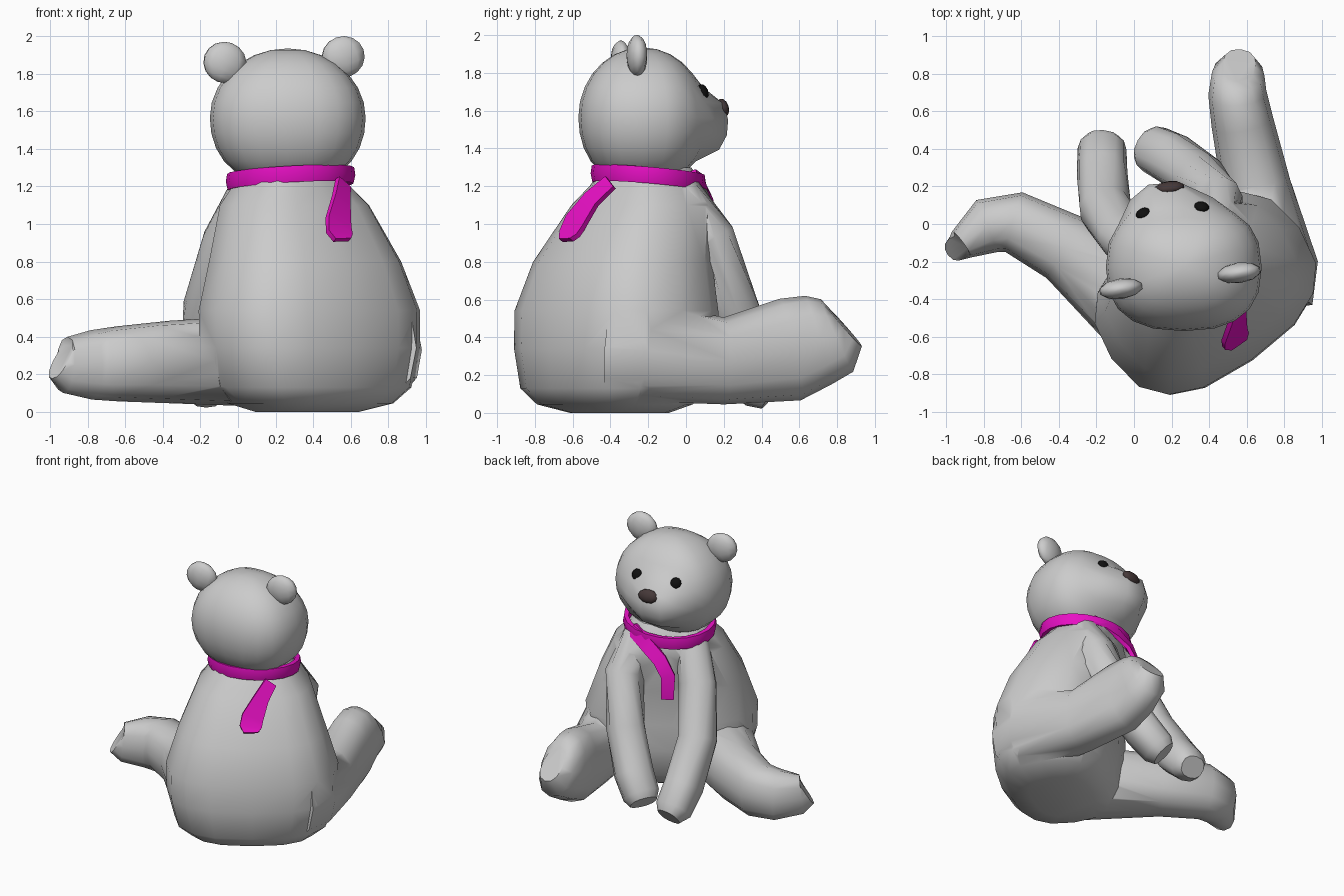
import bpy, bmesh, math
from mathutils import Vector, Matrix

if "Cube" in bpy.data.objects:
    bpy.data.objects.remove(bpy.data.objects["Cube"])

A = math.radians(35)                                  # the bear sits turned by this angle
R = Vector((math.cos(A), math.sin(A), 0))             # sideways across the body
F = Vector((-math.sin(A), math.cos(A), 0))            # forward out of the belly
UP = Vector((0, 0, 1))


def material(name, rgb):
    m = bpy.data.materials.new(name)
    m.diffuse_color = (*rgb, 1)
    m.use_nodes = True
    m.node_tree.nodes["Principled BSDF"].inputs["Base Color"].default_value = m.diffuse_color
    return m


def finish(name, bm, mat=None):
    bmesh.ops.recalc_face_normals(bm, faces=bm.faces)
    me = bpy.data.meshes.new(name)
    bm.to_mesh(me)
    bm.free()
    ob = bpy.data.objects.new(name, me)
    bpy.context.collection.objects.link(ob)
    if mat:
        me.materials.append(mat)
    return ob


def smooth(ob, deg=45):
    bpy.ops.object.select_all(action='DESELECT')
    ob.select_set(True)
    bpy.context.view_layer.objects.active = ob
    bpy.ops.object.shade_smooth_by_angle(angle=math.radians(deg))


def loft(name, rings, mat=None, closed=False):
    bm = bmesh.new()
    vs = [[bm.verts.new(p) for p in ring] for ring in rings]
    n = len(vs[0])
    pairs = list(zip(vs, vs[1:])) + ([(vs[-1], vs[0])] if closed else [])
    for a, b in pairs:
        for i in range(n):
            j = (i + 1) % n
            bm.faces.new((a[i], a[j], b[j], b[i]))
    if not closed:
        bm.faces.new(vs[0])
        bm.faces.new(vs[-1])
    return finish(name, bm, mat)


def squarish(angle, e):
    return [math.copysign(abs(q) ** e, q) for q in (math.cos(angle), math.sin(angle))]


def limb(name, sections, sides=12):
    # each section: centre x, y, z, half width, half height
    pts = [Vector(s[:3]) for s in sections]
    rings = []
    for i, s in enumerate(sections):
        t = (pts[min(i + 1, len(pts) - 1)] - pts[max(i - 1, 0)]).normalized()
        side = t.cross(UP).normalized()
        up = side.cross(t)
        ring = []
        for k in range(sides):
            c, q = squarish(k * math.tau / sides, .85)
            ring.append(pts[i] + side * s[3] * c + up * s[4] * q)
        rings.append(ring)
    return loft(name, rings)


def ellipsoid(name, centre, radii, turn=(0, 0, 0), mat=None, seg=12, rings=8, shape=None):
    bm = bmesh.new()
    bmesh.ops.create_uvsphere(bm, u_segments=seg, v_segments=rings, radius=1)
    if shape:
        for v in bm.verts:
            v.co = shape(v.co.copy())
    rot = Matrix.Rotation(turn[2], 4, 'Z') @ Matrix.Rotation(turn[1], 4, 'Y') @ Matrix.Rotation(turn[0], 4, 'X')
    bm.transform(Matrix.Translation(centre) @ rot @ Matrix.Diagonal((*radii, 1)))
    ob = finish(name, bm, mat)
    smooth(ob, 60)
    return ob


def ribbon(name, path, normal, mat):
    # each point: x, y, z, half width
    pts = [Vector(p[:3]) for p in path]
    rings = []
    for i, p in enumerate(path):
        t = (pts[min(i + 1, len(pts) - 1)] - pts[max(i - 1, 0)]).normalized()
        side = t.cross(normal).normalized() * p[3]
        out = side.cross(t).normalized() * 0.015
        rings.append([pts[i] + side + out, pts[i] - side + out,
                      pts[i] - side - out, pts[i] + side - out])
    ob = loft(name, rings, mat)
    smooth(ob)
    return ob


pink = material("scarf_pink", (0.8, 0.005, 0.55))
black = material("eye_black", (0.005, 0.005, 0.005))
brown = material("nose_brown", (0.06, 0.04, 0.04))

# Body: rounded-square rings (z, sideways, forward, half width, half depth)
body_rings = []
for z, p, f, a, b in [(0.0, .1, -.50, .28, .22), (.045, .1, -.53, .45, .34), (.13, .1, -.53, .55, .41),
                      (.34, .1, -.52, .605, .437), (.54, .1, -.52, .61, .43), (.8, .1, -.48, .525, .385),
                      (1.1, .115, -.36, .40, .32), (1.2, .115, -.33, .31, .27), (1.3, .115, -.33, .24, .2)]:
    ring = []
    for k in range(16):
        c, s = squarish(k * math.tau / 16, .76)
        ring.append(R * (p + a * c) + F * (f + b * s) + UP * z)
    body_rings.append(ring)
body = loft("body", body_rings)

# Legs and arms, fused into the body
limbs = [
    limb("right_leg", [(.70, -.36, .34, .26, .29), (.74, -.22, .33, .24, .27), (.65, .20, .275, .185, .23),
                       (.575, .55, .335, .165, .275), (.55, .70, .385, .155, .245), (.555, .80, .41, .14, .21),
                       (.56, .845, .45, .09, .13)]),
    limb("left_leg", [(.05, -.45, .27, .27, .24), (-.36, -.13, .265, .19, .22), (-.64, .01, .255, .165, .20),
                      (-.78, -.01, .25, .15, .185), (-.92, -.11, .25, .085, .15), (-.945, -.13, .27, .065, .11)]),
    limb("right_arm", [(.42, -.03, 1.17, .11, .11), (.44, .12, .93, .14, .14), (.36, .235, .57, .14, .14),
                       (.21, .345, .29, .14, .13), (.11, .395, .16, .13, .12), (.075, .415, .12, .10, .09)]),
    limb("left_arm", [(.07, -.17, 1.16, .12, .12), (-.05, -.07, .90, .135, .14), (-.15, .07, .55, .14, .14),
                      (-.17, .27, .26, .135, .14), (-.17, .40, .125, .13, .12), (-.165, .45, .085, .09, .08)]),
]
for part in limbs:
    mod = body.modifiers.new("join", 'BOOLEAN')
    mod.operation = 'UNION'
    mod.solver = 'EXACT'
    mod.object = part
    bpy.ops.object.select_all(action='DESELECT')
    body.select_set(True)
    bpy.context.view_layer.objects.active = body
    bpy.ops.object.modifier_apply(modifier=mod.name)
    bpy.data.objects.remove(part)
smooth(body, 50)

# Head: slightly squared sphere with the muzzle pushed out
muzzle = Vector((-.18, .97, -.10)).normalized()


def head_shape(v):
    w = min(1, max(0, (v.dot(muzzle) - .80) / .17))
    w = w * w * (3 - 2 * w)
    r = math.hypot(v.x, v.y)
    if r > 1e-5:                      # rounder corners seen from above
        c, s = squarish(math.atan2(v.y, v.x), .8)
        v.x, v.y = r * c, r * s
    low = max(0, -v.z) ** 2           # fuller cheeks above the scarf
    v.x *= 1 + .12 * low
    v.y *= 1 + .10 * low
    return v + muzzle * w * .34


ellipsoid("head", (.265, -.23, 1.565), (.415, .34, .37), seg=20, rings=14, shape=head_shape)

# Ears
ellipsoid("left_ear", (-.07, -.345, 1.86), (.12, .055, .11), (0, .35, .14), seg=10)
ellipsoid("right_ear", (.56, -.26, 1.89), (.12, .055, .11), (0, -.35, .14), seg=10)

# Eyes and nose
for name, pos, yaw in [("left_eye", (.05, .055, 1.70), .4), ("right_eye", (.36, .09, 1.70), -.2)]:
    ellipsoid(name, pos, (.042, .028, .042), (.38, 0, yaw), black, seg=12, rings=6)
ellipsoid("nose", (.19, .195, 1.615), (.08, .032, .05), (.3, 0, .1), brown, seg=10, rings=6)

# Scarf band around the neck
band = []
for k in range(20):
    c, s = math.cos(k * math.tau / 20), math.sin(k * math.tau / 20)
    mid = Vector((.28, -.2, 1.243 + .018 * c - .025 * s))
    band.append([mid + Vector((c * .345 * q, s * .305 * q, h)) for q, h in
                 [(.88, -.04), (.97, -.045), (1, 0), (.98, .042), (.88, .042)]])
smooth(loft("scarf_band", band, pink, closed=True))

# Scarf tails hanging behind and in front
ribbon("back_scarf_tail", [(.56, -.40, 1.22, .045), (.55, -.50, 1.13, .055), (.535, -.585, 1.01, .078),
                           (.54, -.615, .95, .078), (.555, -.635, .915, .05)], -F, pink)
ribbon("front_scarf_tail", [(.42, .05, 1.24, .05), (.33, .09, 1.215, .05), (.24, .11, 1.17, .052),
                            (.14, .12, 1.10, .05), (.07, .12, .99, .05), (.07, .13, .82, .045)], F, pink)
